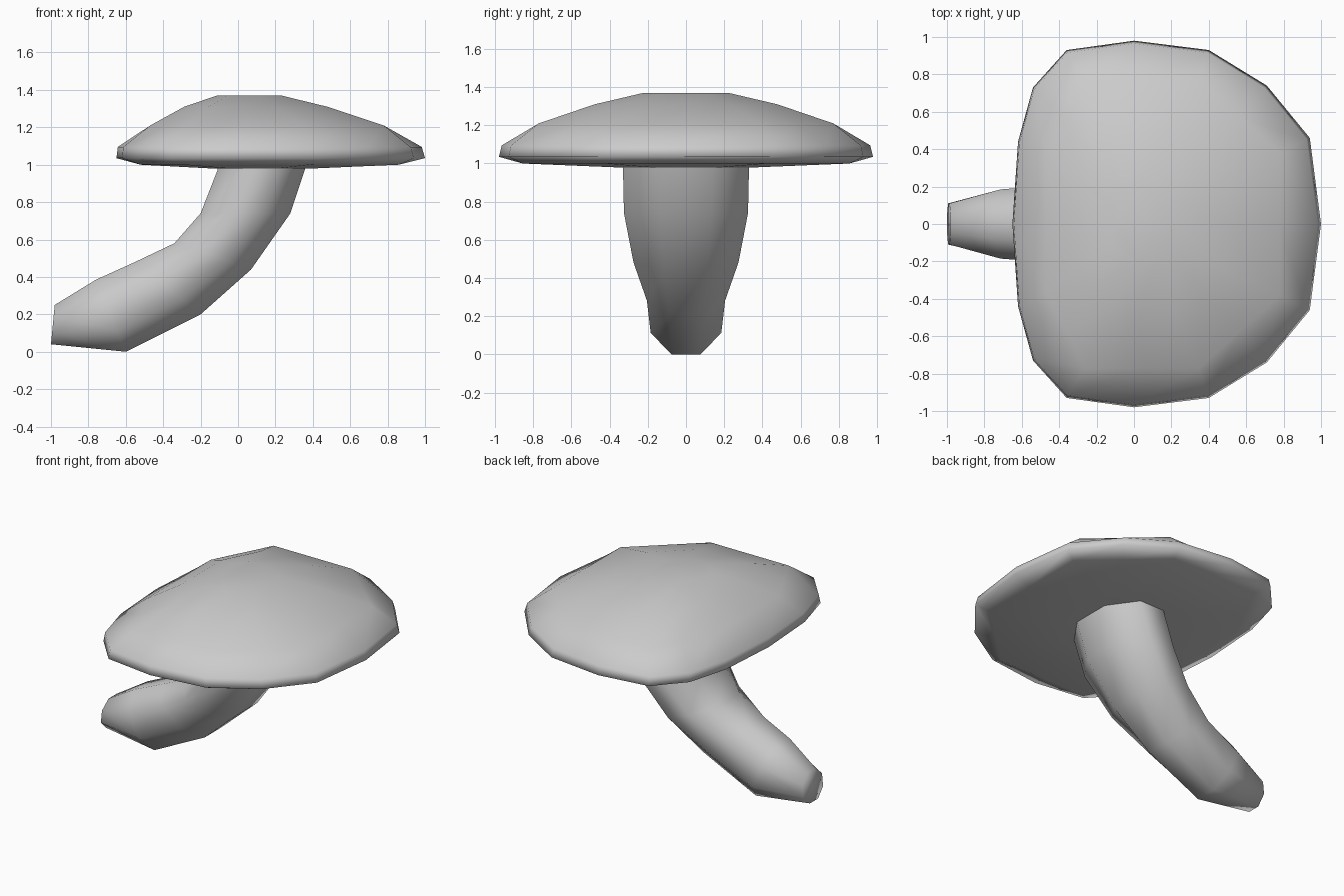
import bpy, bmesh, math

if "Cube" in bpy.data.objects:
    bpy.data.objects.remove(bpy.data.objects["Cube"])

grey = bpy.data.materials.new("plain_grey")
grey.use_nodes = True
grey.diffuse_color = (0.6, 0.6, 0.6, 1)
grey.node_tree.nodes["Principled BSDF"].inputs["Base Color"].default_value = (0.6, 0.6, 0.6, 1)


def loft(name, rings):
    """Skin a stack of equal-length rings, closing both ends."""
    bm = bmesh.new()
    loops = [[bm.verts.new(p) for p in ring] for ring in rings]
    n = len(loops[0])
    for a, b in zip(loops, loops[1:]):
        for i in range(n):
            j = (i + 1) % n
            bm.faces.new((a[i], a[j], b[j], b[i]))
    bm.faces.new(loops[0])
    bm.faces.new(loops[-1])
    bmesh.ops.recalc_face_normals(bm, faces=bm.faces)
    for f in bm.faces:
        f.smooth = True
    mesh = bpy.data.meshes.new(name)
    bm.to_mesh(mesh)
    bm.free()
    mesh.materials.append(grey)
    obj = bpy.data.objects.new(name, mesh)
    bpy.context.collection.objects.link(obj)
    return obj


# Cap: half outline mirrored across y, flatter on the -x side
half = [(1, 0), (0.94, 0.46), (0.71, 0.74), (0.40, 0.93), (0, 0.98),
        (-0.36, 0.93), (-0.54, 0.73), (-0.62, 0.44), (-0.65, 0)]
rim = half + [(x, -y) for x, y in half[-2:0:-1]]
# Inner rings are eight-sided: every second point sits mid-edge
inner = [p if i % 2 else tuple((rim[i - 1][k] + rim[i + 1][k]) / 2 for k in (0, 1))
         for i, p in enumerate(rim)]


def cap_ring(outline, z, sx, sy, centre, base):
    return [(centre + (x - base) * sx, y * sy, z) for x, y in outline]


loft("cap", [
    cap_ring(inner, 0.98, 0.35, 0.4, 0.13, 0.16),
    cap_ring(inner, 1.00, 0.885, 0.92, 0.17, 0.16),
    cap_ring(rim, 1.035, 1, 1, 0.175, 0.175),
    cap_ring(rim, 1.095, 0.985, 0.985, 0.17, 0.175),
    cap_ring(inner, 1.21, 0.80, 0.83, 0.155, 0.16),
    cap_ring(inner, 1.31, 0.49, 0.515, 0.095, 0.16),
    cap_ring(inner, 1.37, 0.22, 0.24, 0.06, 0.16),
])


# Stem: eight-sided rings between an upper and a lower edge point, with half width
def stem_ring(upper, lower, width):
    ring = []
    for i in range(8):
        a = math.radians(22.5 + 45 * i)
        r = 1 / math.cos(math.radians(22.5))
        t = math.cos(a) * r
        x, z = ((u + l) / 2 + (u - l) / 2 * t for u, l in zip(upper, lower))
        ring.append((x, math.sin(a) * r * width, z))
    return ring


loft("stem", [
    stem_ring((-0.10, 1.02), (0.375, 1.03), 0.33),
    stem_ring((-0.11, 0.97), (0.36, 0.98), 0.33),
    stem_ring((-0.20, 0.74), (0.28, 0.74), 0.325),
    stem_ring((-0.34, 0.58), (0.07, 0.44), 0.275),
    stem_ring((-0.55, 0.48), (-0.20, 0.20), 0.205),
    stem_ring((-0.76, 0.385), (-0.60, 0.0), 0.185),
    stem_ring((-0.98, 0.25), (-1.0, 0.04), 0.11),
])
